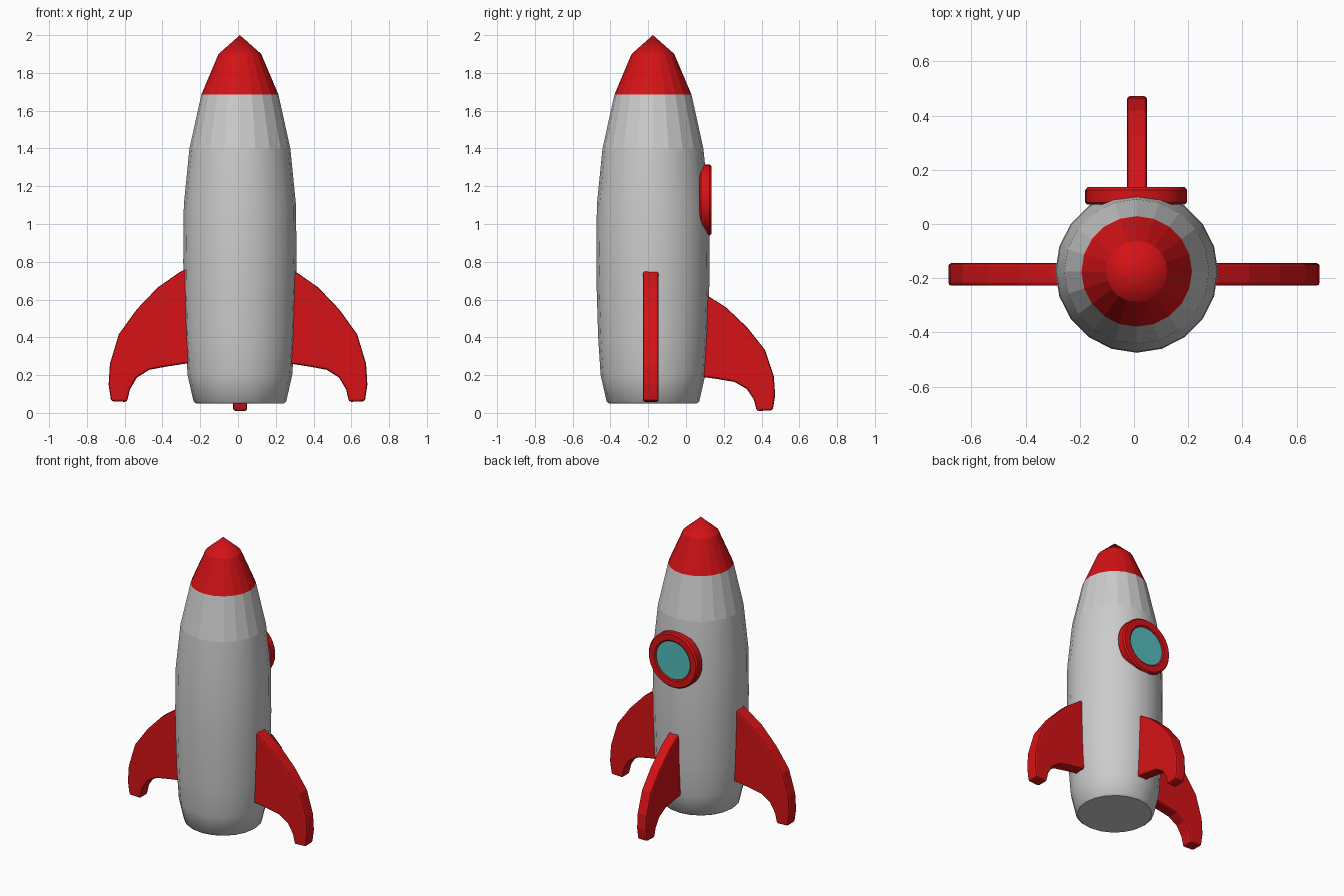
import bpy, bmesh, math
from mathutils import Matrix, Vector

if "Cube" in bpy.data.objects:
    bpy.data.objects.remove(bpy.data.objects["Cube"])

CX, CY = 0.01, -0.175   # hull axis


def material(name, rgb):
    m = bpy.data.materials.new(name)
    m.diffuse_color = (*rgb, 1)
    m.use_nodes = True
    m.node_tree.nodes["Principled BSDF"].inputs["Base Color"].default_value = m.diffuse_color
    return m


RED = material("red_paint", (0.66, 0.006, 0.008))
TEAL = material("teal_glass", (0.09, 0.50, 0.50))


def finish(bm, name, mat=None):
    bmesh.ops.recalc_face_normals(bm, faces=bm.faces)
    me = bpy.data.meshes.new(name)
    bm.to_mesh(me)
    bm.free()
    ob = bpy.data.objects.new(name, me)
    bpy.context.collection.objects.link(ob)
    if mat:
        me.materials.append(mat)
    return ob


def lathe(name, profile, sides, mat=None, closed=False, flat=(), matrix=Matrix()):
    """Revolve (radius, height) points about z; bands listed in flat are faceted."""
    bm = bmesh.new()
    rings = []
    for r, z in profile:
        if r == 0:
            rings.append([bm.verts.new((0, 0, z))] * sides)
        else:
            rings.append([bm.verts.new((r * math.cos(2 * math.pi * i / sides),
                                        r * math.sin(2 * math.pi * i / sides), z))
                          for i in range(sides)])
    pairs = list(zip(rings, rings[1:]))
    if closed:
        pairs.append((rings[-1], rings[0]))
    for b, (lo, hi) in enumerate(pairs):
        for i in range(sides):
            j = (i + 1) % sides
            quad = list(dict.fromkeys((lo[i], lo[j], hi[j], hi[i])))
            bm.faces.new(quad).smooth = b not in flat
    bm.transform(matrix)
    return finish(bm, name, mat)


def smooth(ob, angle=35):
    bpy.ops.object.select_all(action='DESELECT')
    bpy.context.view_layer.objects.active = ob
    ob.select_set(True)
    bpy.ops.object.shade_smooth_by_angle(angle=math.radians(angle))


def fin(name, outline, origin, direction, thickness):
    """Extrude an (outward, z) outline to a plate with rounded edges."""
    d = Vector(direction)
    side = Vector((-d.y, d.x, 0)) * thickness / 2
    bm = bmesh.new()
    pts = [Vector(origin) + d * u + Vector((0, 0, z)) for u, z in outline]
    a = [bm.verts.new(p - side) for p in pts]
    b = [bm.verts.new(p + side) for p in pts]
    bm.faces.new(a)
    bm.faces.new(b[::-1])
    for i in range(len(pts)):
        j = (i + 1) % len(pts)
        bm.faces.new((a[i], b[i], b[j], a[j]))
    ob = finish(bm, name, RED)
    bev = ob.modifiers.new("rounded_edges", 'BEVEL')
    bev.width, bev.segments = 0.011, 2
    bev.limit_method, bev.angle_limit = 'ANGLE', math.radians(50)
    return ob


# hull and nose cone
axis = Matrix.Translation((CX, CY, 0))
lathe("hull", [(0, 0.05), (0.232, 0.05), (0.245, 0.06), (0.277, 0.20), (0.290, 0.40),
               (0.298, 0.66), (0.300, 0.80), (0.297, 1.10), (0.267, 1.40), (0.204, 1.685)],
      20, flat=(0, 8), matrix=axis)
lathe("nose_cone", [(0.204, 1.685), (0.113, 1.90), (0, 2.0)], 20, RED, flat=(0,), matrix=axis)

# two side fins and a smaller back fin
outline = [(0.25, 0.775), (0.309, 0.745), (0.425, 0.664), (0.536, 0.548), (0.631, 0.416),
           (0.678, 0.26), (0.685, 0.15), (0.672, 0.062), (0.588, 0.058), (0.572, 0.125),
           (0.535, 0.187), (0.47, 0.228), (0.38, 0.245), (0.25, 0.265)]
fin("right_fin", outline, (0, -0.186, 0), (1, 0, 0), 0.083)
fin("left_fin", outline, (0, -0.186, 0), (-1, 0, 0), 0.083)
back = [(u - 0.213, 0.01 + (z - 0.058) * 0.905) for u, z in outline]
fin("back_fin", back, (0.011, 0, 0), (0, 1, 0), 0.073)

# round window on the back: frame and glass
face_back = Matrix.Translation((0.008, 0, 1.127)) @ Matrix.Rotation(-math.pi / 2, 4, 'X')
frame = lathe("window_frame", [(0.130, 0.072), (0.180, 0.072), (0.188, 0.080), (0.188, 0.125),
                               (0.179, 0.136), (0.138, 0.136), (0.130, 0.130)],
              32, RED, closed=True, matrix=face_back)
smooth(frame)
lathe("window_glass", [(0.131, 0.126), (0, 0.126)], 32, TEAL, flat=(0,), matrix=face_back)
